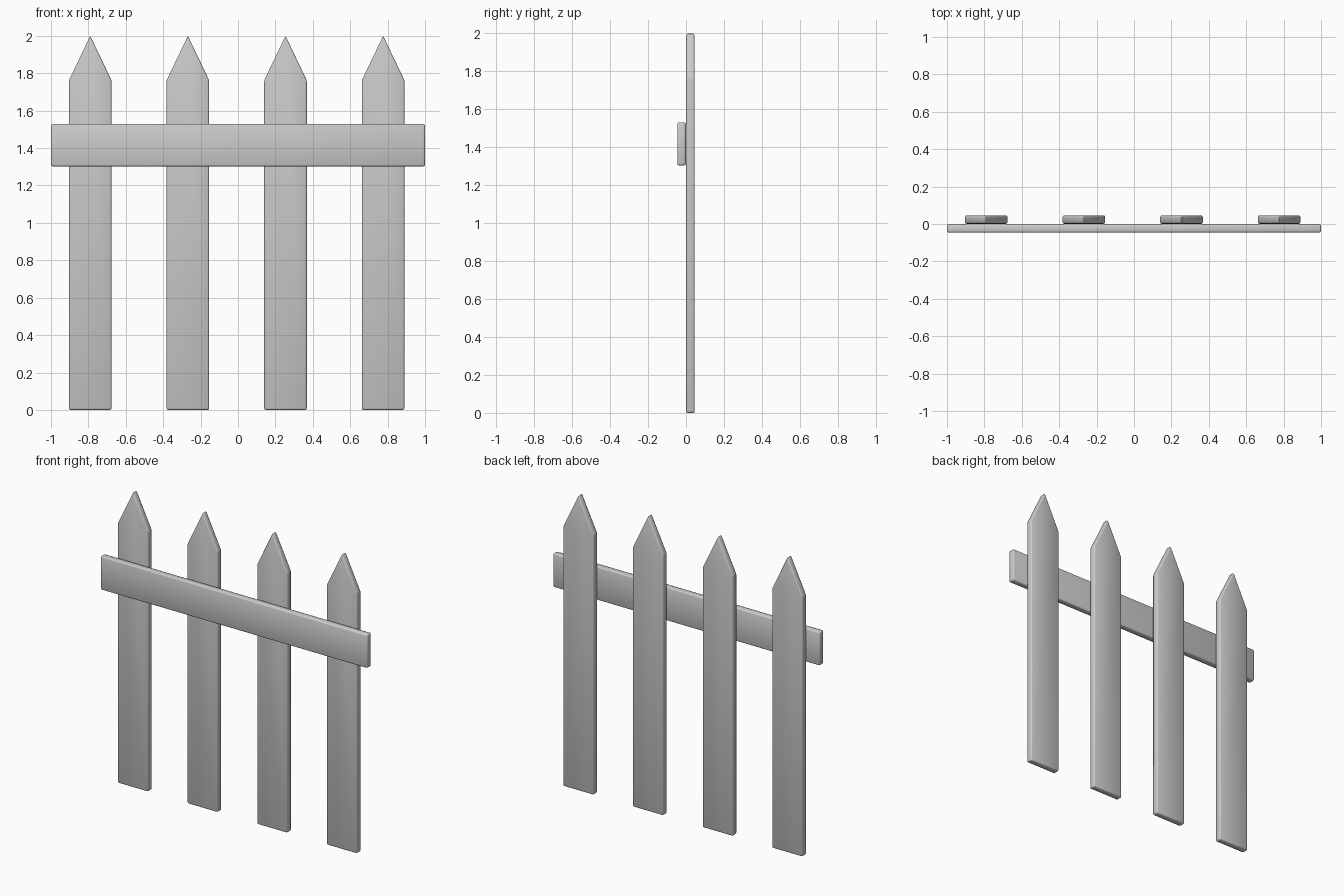
import bpy, bmesh

if "Cube" in bpy.data.objects:
    bpy.data.objects.remove(bpy.data.objects["Cube"])


def board(name, profile, y0, y1):
    """Extrude an x/z outline from y0 to y1 and round its edges."""
    bm = bmesh.new()
    face = bm.faces.new([bm.verts.new((x, y0, z)) for x, z in profile])
    ext = bmesh.ops.extrude_face_region(bm, geom=[face])
    verts = [g for g in ext["geom"] if isinstance(g, bmesh.types.BMVert)]
    bmesh.ops.translate(bm, verts=verts, vec=(0, y1 - y0, 0))
    bmesh.ops.recalc_face_normals(bm, faces=bm.faces)
    bmesh.ops.bevel(bm, geom=bm.edges[:], offset=0.009, segments=2,
                    profile=0.5, affect='EDGES')
    for f in bm.faces:
        f.smooth = True
    mesh = bpy.data.meshes.new(name)
    bm.to_mesh(mesh)
    bm.free()
    obj = bpy.data.objects.new(name, mesh)
    bpy.context.collection.objects.link(obj)
    return obj


# Pointed pickets, evenly spaced
half = 0.114
for i in range(4):
    cx = -0.79 + i * 0.522
    board(f"picket_{i + 1}",
          [(cx - half, 0), (cx + half, 0), (cx + half, 1.762),
           (cx, 2.0), (cx - half, 1.762)], 0.001, 0.046)

# Cross rail in front of the pickets
board("rail", [(-1, 1.302), (1, 1.302), (1, 1.529), (-1, 1.529)], -0.046, -0.001)
